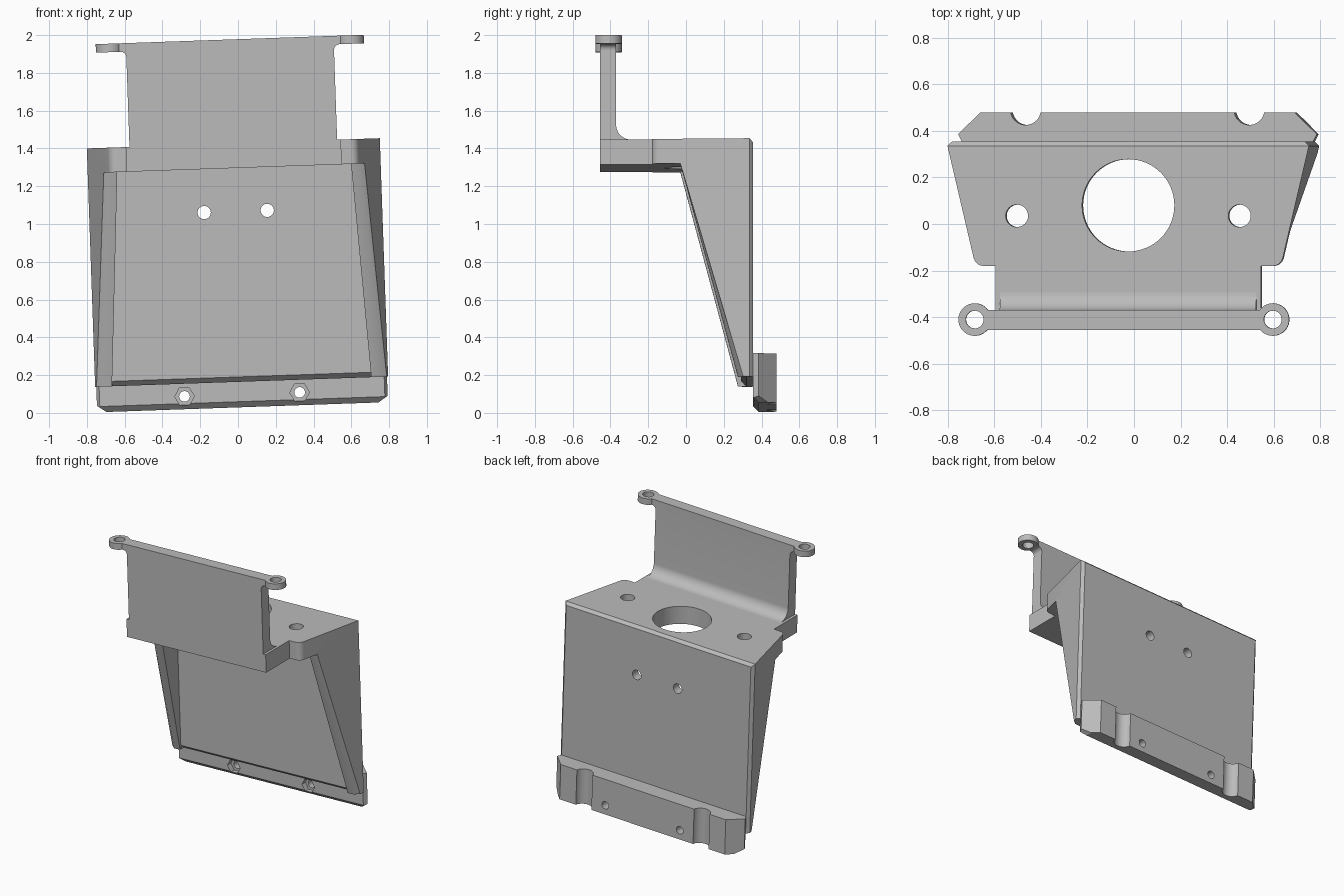
import bpy, bmesh, math
from mathutils import Matrix

cube = bpy.data.objects.get("Cube")
if cube:
    bpy.data.objects.remove(cube, do_unlink=True)

grey = bpy.data.materials.new("plain grey")
grey.use_nodes = True
colour = (0.5, 0.5, 0.5, 1)
grey.diffuse_color = colour
grey.node_tree.nodes["Principled BSDF"].inputs["Base Color"].default_value = colour

# Maps a 2D profile point plus a depth to 3D, by extrusion axis
PLACE = {
    "x": lambda p, d: (d, p[0], p[1]),
    "y": lambda p, d: (p[0], d, p[1]),
    "z": lambda p, d: (p[0], p[1], d),
}


def prism(name, pts, axis, lo, hi):
    bm = bmesh.new()
    low, high = ([bm.verts.new(PLACE[axis](p, d)) for p in pts] for d in (lo, hi))
    bm.faces.new(low)
    bm.faces.new(high)
    n = len(pts)
    for i in range(n):
        j = (i + 1) % n
        bm.faces.new((low[i], low[j], high[j], high[i]))
    bmesh.ops.recalc_face_normals(bm, faces=bm.faces)
    mesh = bpy.data.meshes.new(name)
    bm.to_mesh(mesh)
    bm.free()
    obj = bpy.data.objects.new(name, mesh)
    bpy.context.collection.objects.link(obj)
    mesh.materials.append(grey)
    return obj


def arc(cx, cy, r, start, end, steps):
    angles = [math.radians(start + (end - start) * i / steps) for i in range(steps + 1)]
    return [(cx + r * math.cos(a), cy + r * math.sin(a)) for a in angles]


def disc(cx, cy, r, sides=40):
    return arc(cx, cy, r, 0, 360, sides)[:-1]


def mirrored(half):
    return half + [(-x, y) for x, y in reversed(half)]


def boolean(target, tool, operation="DIFFERENCE"):
    mod = target.modifiers.new("boolean", "BOOLEAN")
    mod.operation = operation
    mod.solver = "EXACT"
    mod.object = tool
    bpy.context.view_layer.objects.active = target
    bpy.ops.object.modifier_apply(modifier=mod.name)
    bpy.data.objects.remove(tool, do_unlink=True)


def cut(target, pts, axis, lo, hi):
    boolean(target, prism("cutter", pts, axis, lo, hi))


SHELF_LOW, SHELF_TOP, BASE = 1.297, 1.428, 0.165

# Housing: shelf and tapered side walls share one plan outline
plan = [(0.57, -0.455), (0.57, -0.18)]
plan += arc(0.62, -0.135, 0.045, -90, -13, 8)
plan += [(0.776, 0.335), (0.756, 0.355)]
housing = prism("housing", mirrored(plan), "z", BASE, SHELF_TOP)

# Slanted front below the shelf
cut(housing, [(-1, SHELF_LOW), (-0.03, SHELF_LOW), (0.275, BASE), (0.275, 0), (-1, 0)],
    "x", -1, 1)

# Cavity between the walls
cut(housing, mirrored([(0.604, -0.1), (0.69, 0.29)]), "z", 0, SHELF_LOW)

# Chamfers: lower lip of the back panel and upper back edge
cut(housing, [(0.26, 0.2), (0.28, 0.2), (0.325, 0.16), (0.26, 0.16)], "x", -0.685, 0.685)
cut(housing, [(0.33, 1.433), (0.37, 1.433), (0.37, 1.393)], "x", -1, 1)

# Shelf holes and back panel holes
cut(housing, disc(0, 0.08, 0.198, 64), "z", SHELF_LOW - 0.1, 1.6)
for s in (-1, 1):
    cut(housing, disc(s * 0.478, 0.035, 0.048), "z", SHELF_LOW - 0.1, 1.6)
    cut(housing, disc(s * 0.167, 1.067, 0.035), "y", 0.2, 0.5)

# Chamfer the outer slanted edges of the walls
bm = bmesh.new()
bm.from_mesh(housing.data)
rims = []
for e in bm.edges:
    a, b = e.verts
    mid = (a.co + b.co) / 2
    if abs(a.co.z - b.co.z) > 0.8 and abs(a.co.y - b.co.y) > 0.2 and abs(mid.x) > 0.69:
        rims.append(e)
bmesh.ops.bevel(bm, geom=rims, offset=0.028, segments=1, affect="EDGES")
bm.to_mesh(housing.data)
bm.free()

# Upright hanger plate with a fillet onto the shelf
profile = [(-0.455, 1.35), (-0.455, 1.978), (-0.37, 1.978)]
profile += arc(-0.29, SHELF_TOP + 0.08, 0.08, 180, 270, 10)
profile += [(-0.29, 1.35)]
hanger = prism("hanger_plate", profile, "x", -0.55, 0.55)

# Ears at the upper corners, with small fillets underneath
parts = [housing, hanger]
for s, side in ((1, "left"), (-1, "right")):
    ear = prism(side + "_ear", disc(s * 0.64, -0.41, 0.07), "z", 1.933, 1.978)
    arm = prism("arm", [(s * 0.53, -0.455), (s * 0.64, -0.455), (s * 0.64, -0.37),
                        (s * 0.53, -0.37)], "z", 1.933, 1.978)
    boolean(ear, arm, "UNION")
    cut(ear, disc(s * 0.64, -0.41, 0.038), "z", 1.8, 2.1)
    curve = [(s * x, z) for x, z in arc(0.58, 1.903, 0.03, 90, 180, 6)]
    fillet = prism(side + "_ear_fillet", curve + [(s * 0.55, 1.933)], "y", -0.455, -0.37)
    parts += [ear, fillet]

# Lower mounting bar across the back
bar_plan = [(0.755, 0.355), (0.77, 0.385), (0.676, 0.478)]
bar = prism("mounting_bar", mirrored(bar_plan), "z", 0.03, 0.29)
cut(bar, [(0.34, 0.06), (0.355, 0.06), (0.385, 0.03), (0.385, 0.01), (0.34, 0.01)], "x", -1, 1)
for s in (-1, 1):
    cut(bar, [(s * 0.72, 0.03), (s * 0.78, 0.07), (s * 0.85, 0.07), (s * 0.85, 0.0),
              (s * 0.72, 0.0)], "y", 0.3, 0.6)
    cut(bar, disc(s * 0.48, 0.49, 0.065), "z", -0.1, 0.5)
    cut(bar, disc(s * 0.305, 0.098, 0.028), "y", 0.3, 0.6)
    cut(bar, disc(s * 0.305, 0.098, 0.052, 6), "y", 0.3, 0.395)
parts.append(bar)

# Lean the whole bracket slightly sideways, then shade
lean = Matrix.Translation((0.025, 0, 0)) @ Matrix.Rotation(math.radians(-2), 4, "Y")
for obj in parts:
    obj.data.transform(lean)
    bpy.ops.object.select_all(action="DESELECT")
    obj.select_set(True)
    bpy.context.view_layer.objects.active = obj
    bpy.ops.object.shade_smooth_by_angle(angle=math.radians(25))
